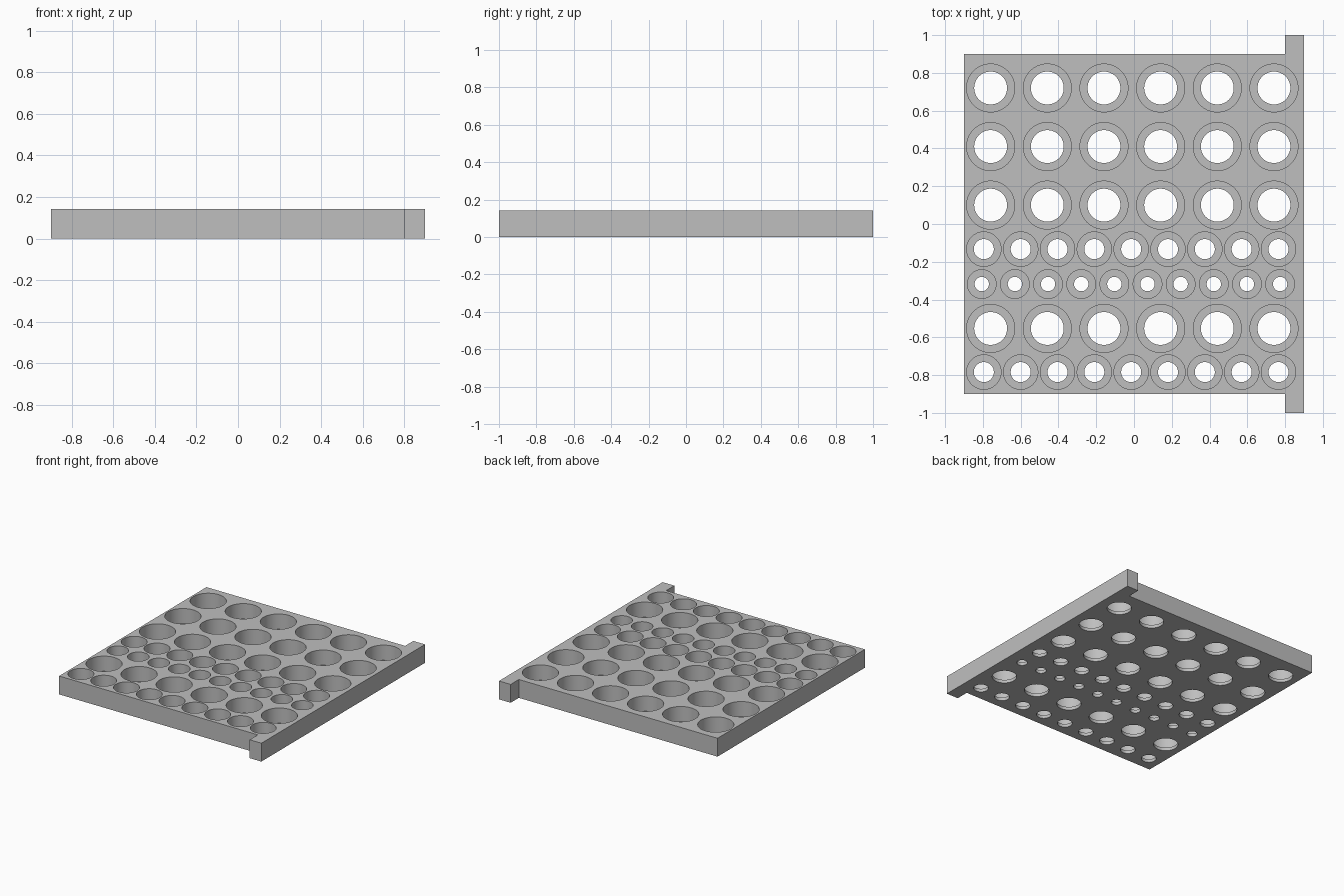
import bpy
import bmesh
import math

if "Cube" in bpy.data.objects:
    bpy.data.objects.remove(bpy.data.objects["Cube"], do_unlink=True)

HEIGHT = 0.142
LEDGE = 0.025      # thickness of the floor left around each through hole
SEGMENTS = 64

# Hole sizes: pocket radius, through radius, first x, spacing, count
LARGE = (0.127, 0.087, -0.759, 0.3, 6)
MEDIUM = (0.091, 0.053, -0.795, 0.195, 9)
SMALL = (0.076, 0.038, -0.806, 0.1755, 10)
ROWS = [(0.72, LARGE), (0.41, LARGE), (0.1, LARGE), (-0.133, MEDIUM),
        (-0.318, SMALL), (-0.553, LARGE), (-0.784, MEDIUM)]

# Plain grey plastic
grey = bpy.data.materials.new("grey")
grey.use_nodes = True
colour = (0.52, 0.52, 0.52, 1)
grey.diffuse_color = colour
grey.node_tree.nodes["Principled BSDF"].inputs["Base Color"].default_value = colour


def make_object(name, bm):
    bmesh.ops.recalc_face_normals(bm, faces=bm.faces)
    mesh = bpy.data.meshes.new(name)
    bm.to_mesh(mesh)
    bm.free()
    mesh.materials.append(grey)
    obj = bpy.data.objects.new(name, mesh)
    bpy.context.collection.objects.link(obj)
    return obj


def add_stepped_plug(bm, x, y, pocket, through):
    """Closed, stepped cylinder: narrow below the ledge, wide above it."""
    profile = [(through, -0.05), (through, LEDGE),
               (pocket, LEDGE), (pocket, HEIGHT + 0.05)]
    rings = []
    for r, z in profile:
        rings.append([bm.verts.new((x + r * math.cos(a), y + r * math.sin(a), z))
                      for a in (math.tau * i / SEGMENTS for i in range(SEGMENTS))])
    for low, high in zip(rings, rings[1:]):
        for i in range(SEGMENTS):
            j = (i + 1) % SEGMENTS
            bm.faces.new((low[i], low[j], high[j], high[i]))
    bm.faces.new(rings[0][::-1])
    bm.faces.new(rings[-1])


# Tray outline with an overhanging rail along the left side
outline = [(-0.9, -0.9), (0.8, -0.9), (0.8, -1), (0.9, -1),
           (0.9, 1), (0.8, 1), (0.8, 0.9), (-0.9, 0.9)]
bm = bmesh.new()
base = bm.faces.new([bm.verts.new((x, y, 0)) for x, y in outline])
top = bmesh.ops.extrude_face_region(bm, geom=[base], use_keep_orig=True)
bmesh.ops.translate(bm, vec=(0, 0, HEIGHT),
                    verts=[v for v in top["geom"] if isinstance(v, bmesh.types.BMVert)])
tray = make_object("tray", bm)

# Rows of stepped holes
bm = bmesh.new()
for y, (pocket, through, start, step, count) in ROWS:
    for i in range(count):
        add_stepped_plug(bm, start + i * step, y, pocket, through)
cutter = make_object("hole_cutter", bm)
cutter.hide_render = True

cut = tray.modifiers.new("holes", 'BOOLEAN')
cut.operation = 'DIFFERENCE'
cut.solver = 'EXACT'
cut.object = cutter

# Bake the holes, drop the helper, smooth the round walls
bpy.ops.object.select_all(action='DESELECT')
bpy.context.view_layer.objects.active = tray
tray.select_set(True)
bpy.ops.object.modifier_apply(modifier=cut.name)
bpy.data.objects.remove(cutter, do_unlink=True)
bpy.ops.object.shade_smooth_by_angle(angle=math.radians(30))
